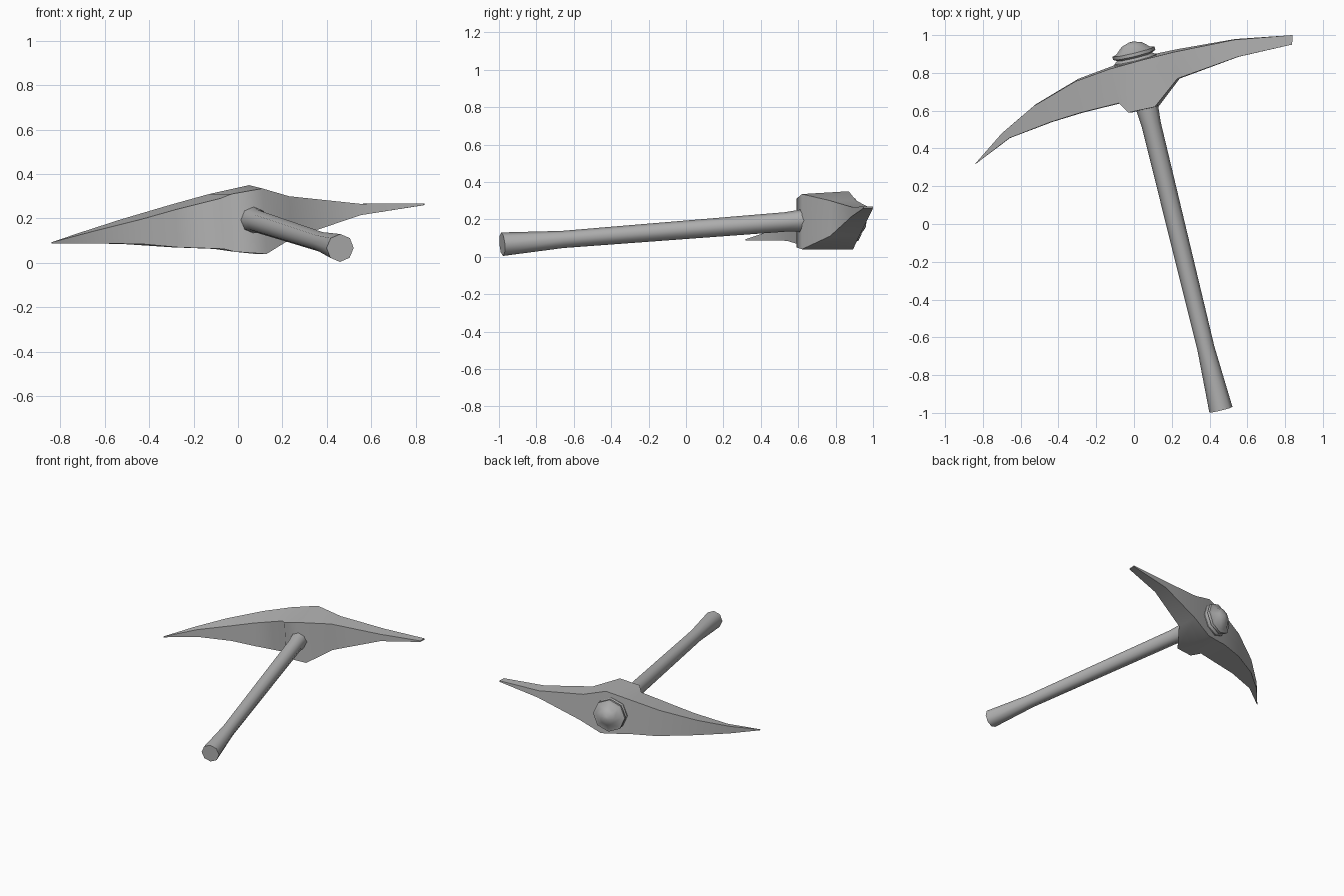
import bpy, bmesh, math
from mathutils import Vector

if "Cube" in bpy.data.objects:
    bpy.data.objects.remove(bpy.data.objects["Cube"])

GREY = bpy.data.materials.new("dark_grey")
GREY.diffuse_color = (0.45, 0.45, 0.45, 1)
GREY.use_nodes = True
GREY.node_tree.nodes["Principled BSDF"].inputs["Base Color"].default_value = GREY.diffuse_color


def loft(name, rings, angle):
    """Skin a list of equal-sized point rings, cap both ends, smooth by angle."""
    bm = bmesh.new()
    loops = [[bm.verts.new(p) for p in r] for r in rings]
    for a, b in zip(loops, loops[1:]):
        n = len(a)
        for i in range(n):
            j = (i + 1) % n
            bm.faces.new((a[i], a[j], b[j], b[i]))
    bm.faces.new(loops[0][::-1])
    bm.faces.new(loops[-1])
    bmesh.ops.recalc_face_normals(bm, faces=bm.faces)
    me = bpy.data.meshes.new(name)
    bm.to_mesh(me)
    bm.free()
    me.materials.append(GREY)
    ob = bpy.data.objects.new(name, me)
    bpy.context.collection.objects.link(ob)
    bpy.ops.object.select_all(action='DESELECT')
    ob.select_set(True)
    bpy.context.view_layer.objects.active = ob
    bpy.ops.object.shade_smooth_by_angle(angle=math.radians(angle))
    return ob


# Tilted handle axis
BUTT = Vector((0.46, -0.983, 0.067))
AXIS = (Vector((0.0, 0.90, 0.215)) - BUTT).normalized()
SIDE = AXIS.cross(Vector((0, 0, 1))).normalized()
UP = SIDE.cross(AXIS)


def turned(name, profile, drop=0.0, sides=8):
    """Profile of (y position on axis, radius) turned around the handle axis."""
    rings = []
    for y, r in profile:
        c = BUTT + AXIS * ((y - BUTT.y) / AXIS.y) - Vector((0, 0, drop))
        ang = [math.tau * i / sides for i in range(sides)]
        rings.append([c + (SIDE * math.cos(a) + UP * math.sin(a)) * r for a in ang])
    return loft(name, rings, 50)


# Handle with flared butt and flared neck
turned("handle", [(BUTT.y, 0.063), (-0.66, 0.046), (0.53, 0.052),
                  (0.62, 0.06), (0.85, 0.06)])

# Stepped end cap: collar, groove, wide low dome
turned("end_cap", [(0.80, 0.115), (0.872, 0.115), (0.885, 0.095), (0.895, 0.115),
                   (0.912, 0.115), (0.918, 0.092), (0.95, 0.055), (0.963, 0.012)],
       drop=0.018)

# Pick head sections: back x, y, front x, y, top z (back, front), bottom z
SECTIONS = [
    (-0.84, 0.32, -0.838, 0.318, 0.093, 0.093, 0.088),
    (-0.70, 0.48, -0.66, 0.455, 0.14, 0.14, 0.088),
    (-0.53, 0.625, -0.44, 0.54, 0.195, 0.195, 0.085),
    (-0.31, 0.755, -0.28, 0.59, 0.26, 0.24, 0.07),
    (-0.13, 0.82, -0.08, 0.64, 0.31, 0.29, 0.063),
    (-0.04, 0.845, -0.03, 0.59, 0.33, 0.31, 0.05),
    (0.05, 0.87, 0.11, 0.62, 0.35, 0.335, 0.04),
    (0.21, 0.91, 0.23, 0.77, 0.30, 0.30, 0.11),
    (0.53, 0.975, 0.55, 0.885, 0.266, 0.266, 0.215),
    (0.84, 1.0, 0.837, 0.95, 0.268, 0.268, 0.26),
]
rings = []
for bx, by, fx, fy, zb, zf, z0 in SECTIONS:
    h = zf - z0
    lean = Vector((0.09 * h, 0.08 * h)) if h > 0.02 else Vector((0, 0))
    rings.append([(bx, by, zb), (fx, fy, zf),
                  (fx + lean.x * 0.7, fy, z0), (bx + lean.x, by + lean.y, z0)])
loft("pick_head", rings, 64)
